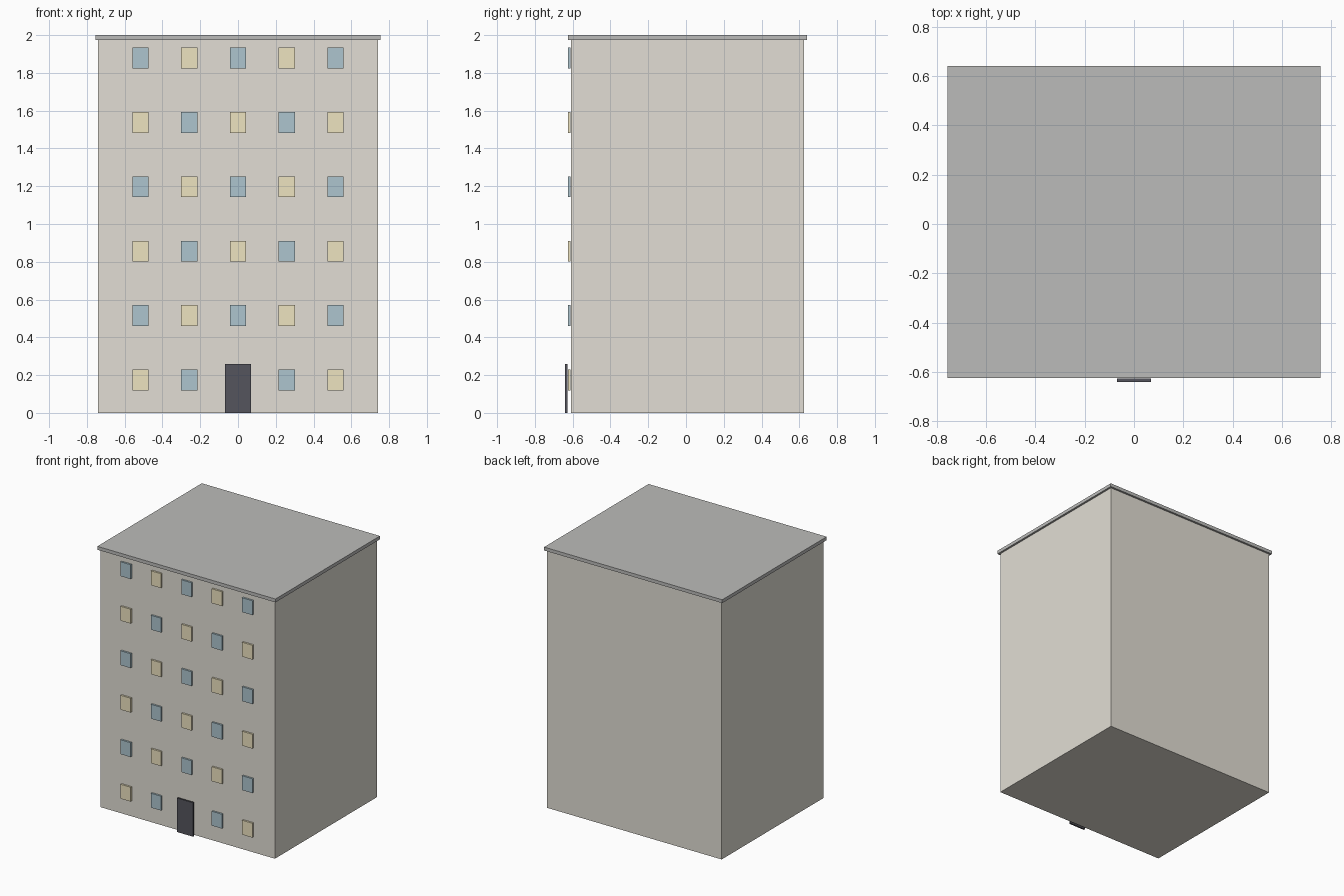
import bpy

if "Cube" in bpy.data.objects:
    bpy.data.objects.remove(bpy.data.objects["Cube"])


def material(name, rgb):
    m = bpy.data.materials.new(name)
    m.diffuse_color = (*rgb, 1)
    m.use_nodes = True
    m.node_tree.nodes["Principled BSDF"].inputs["Base Color"].default_value = m.diffuse_color
    return m


def box(name, x, y, z, mat=None):
    """Box from (min, max) ranges on each axis."""
    bpy.ops.mesh.primitive_cube_add(size=1, location=[sum(r) / 2 for r in (x, y, z)])
    ob = bpy.context.object
    ob.name = name
    ob.scale = [r[1] - r[0] for r in (x, y, z)]
    bpy.ops.object.transform_apply(location=False, rotation=False, scale=True)
    if mat:
        ob.data.materials.append(mat)
    return ob


wall = material("wall", (0.76, 0.73, 0.66))
roof = material("roof_grey", (0.50, 0.50, 0.49))
lit = material("lit_glass", (0.85, 0.77, 0.53))
dark = material("blue_glass", (0.42, 0.56, 0.62))
door = material("door_dark", (0.09, 0.09, 0.11))

# Main block and overhanging roof slab
box("building_body", (-0.74, 0.74), (-0.61, 0.625), (0, 1.975), wall)
box("roof_slab", (-0.755, 0.755), (-0.625, 0.64), (1.974, 2.0), roof)

# Front windows in a checker of lit and blue panes, door in the middle below
for row in range(6):
    for col in range(5):
        if row == 0 and col == 2:
            continue
        x, z = (col - 2) * 0.258, 0.174 + row * 0.341
        box(f"window_{row}_{col}", (x - 0.043, x + 0.043), (-0.625, -0.611),
            (z - 0.055, z + 0.055), dark if (row + col) % 2 else lit)

# Entrance door panel, standing just proud of the windows
box("front_door", (-0.068, 0.068), (-0.64, -0.627), (0, 0.26), door)
